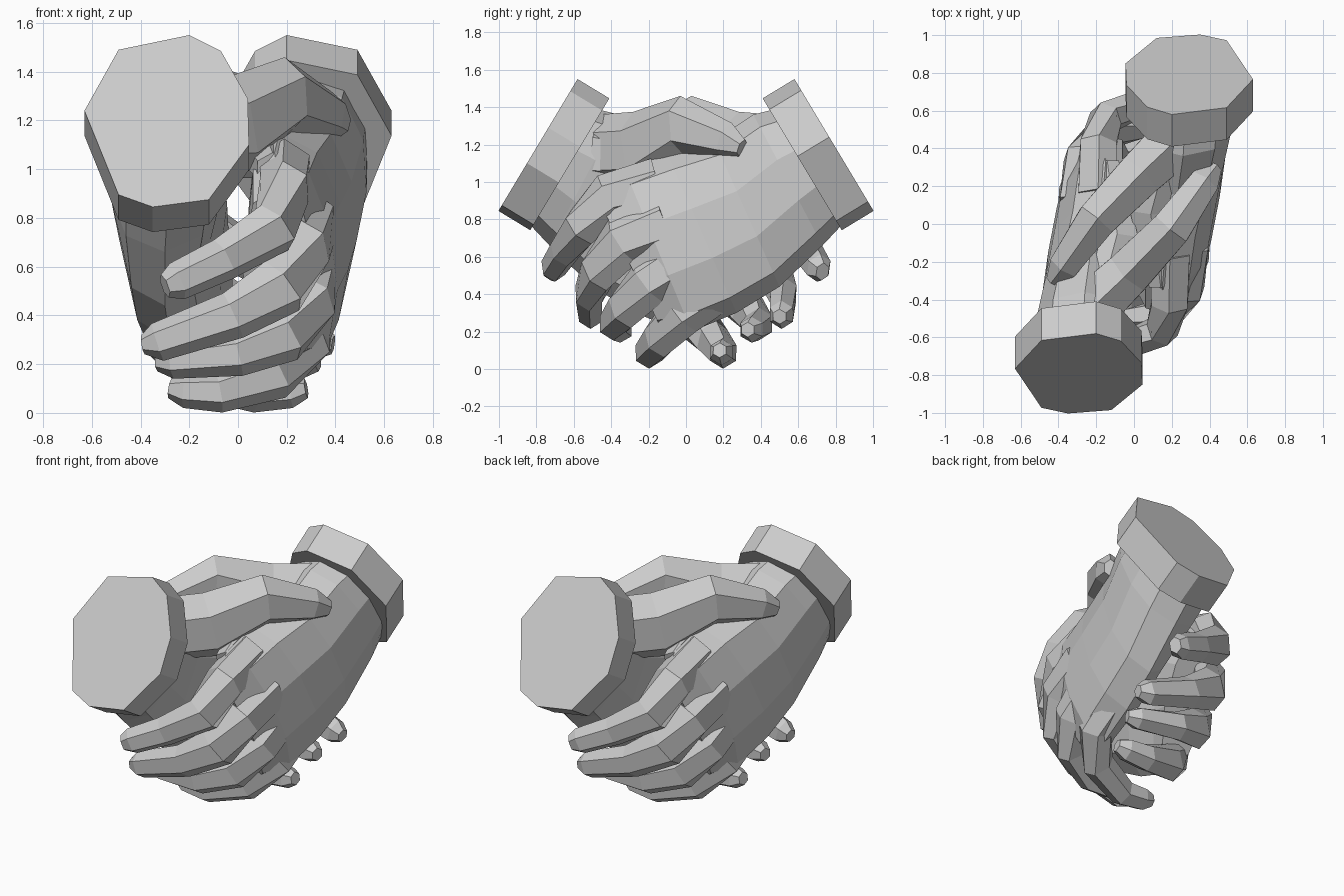
import bpy, bmesh
from math import sin, cos, pi
from mathutils import Vector, Matrix

if "Cube" in bpy.data.objects:
    bpy.data.objects.remove(bpy.data.objects["Cube"])


def loft(name, rings, turn):
    """Skin a list of equal-length rings, cap both ends, turn about z."""
    bm = bmesh.new()
    rows = [[bm.verts.new(p) for p in r] for r in rings]
    n = len(rows[0])
    for a, b in zip(rows, rows[1:]):
        for i in range(n):
            j = (i + 1) % n
            bm.faces.new((a[i], a[j], b[j], b[i]))
    bm.faces.new(rows[0])
    bm.faces.new(rows[-1])
    bmesh.ops.recalc_face_normals(bm, faces=bm.faces)
    bm.transform(Matrix.Rotation(turn, 4, 'Z'))
    me = bpy.data.meshes.new(name)
    bm.to_mesh(me)
    bm.free()
    bpy.context.collection.objects.link(bpy.data.objects.new(name, me))


def tube(path, sides=6):
    """Rings along a path of (point, half width, half height)."""
    pts = [Vector(p) for p, w, h in path]
    rings = []
    for k, (p, w, h) in enumerate(path):
        d = (pts[min(k + 1, len(pts) - 1)] - pts[max(k - 1, 0)]).normalized()
        side = d.cross(Vector((0, 0, 1))).normalized()
        up = side.cross(d)
        rings.append([pts[k] + side * w * cos(2 * pi * i / sides + pi / 6)
                      + up * h * sin(2 * pi * i / sides + pi / 6)
                      for i in range(sides)])
    return rings


def section(upper, lower, out, inn, n=10):
    """Palm slice between its upper and lower edge, bulging out and in along x."""
    u, l = Vector(upper), Vector(lower)
    ring = []
    for i in range(n):
        a = 2 * pi * i / n
        p = u.lerp(l, (1 - cos(a)) / 2)
        p.x += abs(sin(a)) ** .8 * (out if sin(a) > 0 else -inn)
        ring.append(p)
    return ring


# sleeve cuff outline in x, z; its plane leans back
outline = [(.49, 1.49), (.2, 1.55), (.07, 1.485), (-.04, 1.29), (-.045, 1.1),
           (.12, .875), (.35, .845), (.49, .895), (.63, 1.24)]
outer = [Vector((x, .58 + (1.55 - z) * .6, z)) for x, z in outline]
cuff = [outer, [p + Vector((0, -.17, -.103)) for p in outer]]

# wrist to knuckles
palm = [section((.27, .52, 1.40), (.29, .88, .82), .26, .25),
        section((.26, .36, 1.36), (.30, .73, .66), .25, .23),
        section((.23, .15, 1.22), (.30, .50, .44), .22, .17),
        section((.17, -.10, 1.15), (.28, .27, .30), .22, .17),
        section((.15, -.33, 1.07), (.25, .03, .2), .2, .15),
        section((.17, -.48, .93), (.2, -.12, .19), .13, .17)]

# fleshy web between thumb and index finger
web = tube([((.2, .47, 1.15), .17, .18), ((.09, .07, 1.1), .13, .1),
            ((.14, -.32, 1.0), .07, .07)])

# digits: (point, half width, half height)
digits = {
    "thumb": [((.24, .46, 1.16), .16, .2), ((.02, .25, 1.17), .14, .21),
              ((-.2, .02, 1.3), .12, .16), ((-.37, -.22, 1.22), .09, .1),
              ((-.43, -.3, 1.18), .04, .05)],
    "index_finger": [((.19, -.15, .99), .12, .14), ((.19, -.41, .92), .11, .13),
                     ((.15, -.56, .76), .09, .12), ((-.06, -.65, .63), .08, .09),
                     ((-.25, -.71, .54), .07, .08), ((-.3, -.73, .52), .04, .05)],
    "middle_finger": [((.3, -.1, .78), .11, .15), ((.27, -.34, .68), .11, .14),
                      ((.18, -.47, .52), .09, .13), ((-.02, -.52, .4), .08, .1),
                      ((-.33, -.51, .29), .07, .08), ((-.39, -.5, .28), .04, .04)],
    "ring_finger": [((.32, 0, .6), .1, .14), ((.3, -.2, .46), .1, .13),
                    ((.19, -.33, .32), .09, .12), ((.0, -.39, .24), .08, .09),
                    ((-.27, -.35, .21), .07, .07), ((-.33, -.33, .21), .04, .04)],
    "little_finger": [((.3, .16, .44), .1, .14), ((.28, -.02, .3), .1, .13),
                      ((.15, -.14, .16), .09, .11), ((-.08, -.2, .085), .08, .085),
                      ((-.22, -.19, .09), .07, .07), ((-.28, -.18, .1), .04, .04)],
}

# the second hand is the first turned half way round
for hand, turn in (("back", 0), ("front", pi)):
    loft(hand + "_cuff", cuff, turn)
    loft(hand + "_palm", palm, turn)
    loft(hand + "_thumb_web", web, turn)
    for name, path in digits.items():
        loft(hand + "_" + name, tube(path), turn)
